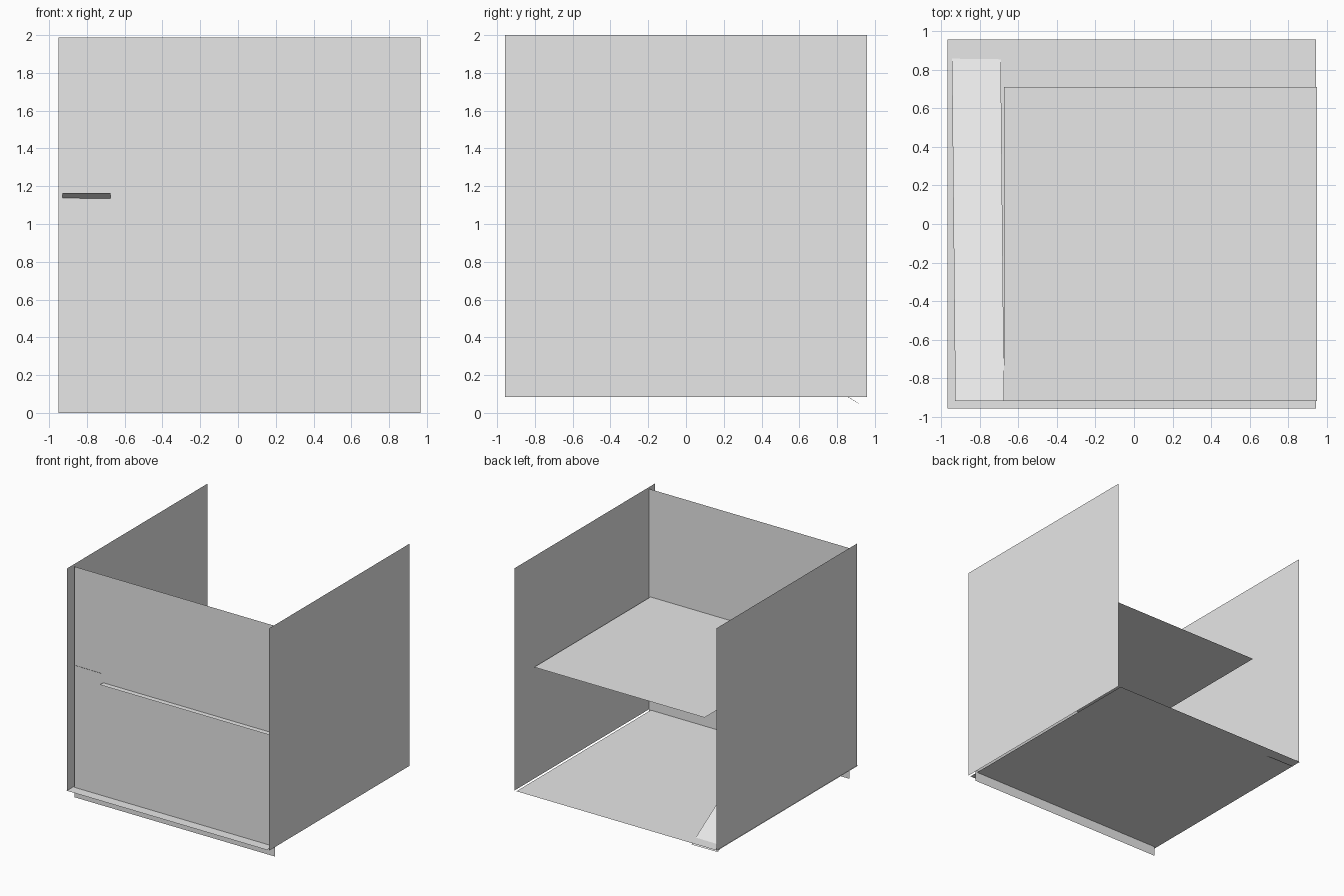
import bpy
import bmesh
from mathutils import Vector

cube = bpy.data.objects.get("Cube")
if cube:
    bpy.data.objects.remove(cube, do_unlink=True)

# One plain material for every panel
grey = bpy.data.materials.new("light_grey")
grey.use_nodes = True
colour = (0.8, 0.8, 0.8, 1.0)
grey.diffuse_color = colour
for node in grey.node_tree.nodes:
    if node.type == 'BSDF_PRINCIPLED':
        node.inputs["Base Color"].default_value = colour


def sheet(name, origin, edge_a, edge_b):
    """Thin flat panel spanned by two edges from one corner."""
    o, a, b = Vector(origin), Vector(edge_a), Vector(edge_b)
    bm = bmesh.new()
    bm.faces.new([bm.verts.new(p) for p in (o, o + a, o + a + b, o + b)])
    mesh = bpy.data.meshes.new(name)
    bm.to_mesh(mesh)
    bm.free()
    mesh.materials.append(grey)
    obj = bpy.data.objects.new(name, mesh)
    bpy.context.collection.objects.link(obj)
    return obj


SIDE = 1.915        # side of the square panels
HALF = SIDE / 2
BASE = 0.085        # height of the floor and the wall bottoms

# Side walls, facing outwards
sheet("left_wall", (0.967, -HALF, BASE), (0, SIDE, 0), (0, 0, SIDE))
sheet("right_wall", (-0.962, -HALF, BASE), (0, 0, SIDE), (0, SIDE, 0))

# Front panel, set back a little and hanging below the floor
sheet("front_wall", (-0.95, -0.872, 0), (SIDE, 0, 0), (0, 0, 1.988))

# Floor and raised upper deck
sheet("floor", (-0.969, -HALF, BASE), (SIDE, 0, 0), (0, SIDE, 0))
sheet("upper_deck", (-0.675, -0.918, 1.06), (1.624, 0, 0), (0, 1.63, 0))

# Sloping ramp from the front down to the back of the floor
sheet("ramp", (-0.928, -0.918, 1.165), (0.254, 0, -0.002), (-0.018, 1.834, -1.115))
